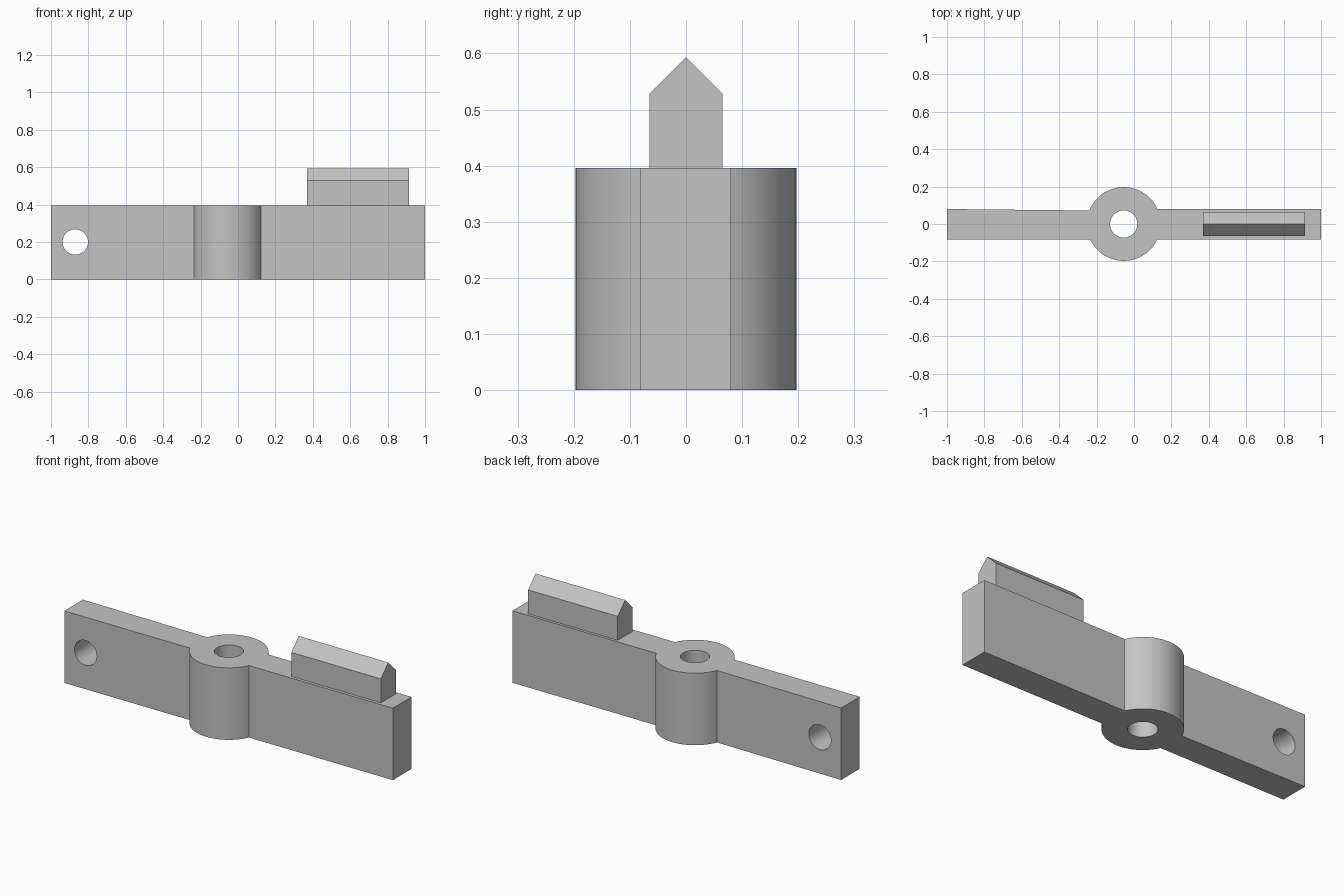
import bpy
import bmesh
import math
from mathutils import Matrix, Vector

cube = bpy.data.objects.get("Cube")
if cube:
    bpy.data.objects.remove(cube, do_unlink=True)

# Main dimensions
HEIGHT = 0.396
HUB_X, HUB_R, BORE_R = -0.055, 0.197, 0.073
FRONT_Y, BACK_Y = -0.082, 0.08
SEGMENTS = 64

grey = bpy.data.materials.new("plain grey")
grey.use_nodes = True
colour = (0.55, 0.55, 0.55, 1)
grey.diffuse_color = colour
grey.node_tree.nodes["Principled BSDF"].inputs["Base Color"].default_value = colour


def prism(name, outline, direction):
    """Extrude a closed outline of 3D points along a direction."""
    bm = bmesh.new()
    face = bm.faces.new([bm.verts.new(p) for p in outline])
    result = bmesh.ops.extrude_face_region(bm, geom=[face])
    moved = [v for v in result["geom"] if isinstance(v, bmesh.types.BMVert)]
    bmesh.ops.translate(bm, verts=moved, vec=Vector(direction))
    bmesh.ops.recalc_face_normals(bm, faces=bm.faces)
    return finish(name, bm)


def cylinder(name, centre, radius, depth, rotation):
    bm = bmesh.new()
    bmesh.ops.create_cone(bm, cap_ends=True, segments=SEGMENTS, radius1=radius,
                          radius2=radius, depth=depth,
                          matrix=Matrix.Translation(centre) @ rotation)
    return finish(name, bm)


def finish(name, bm):
    mesh = bpy.data.meshes.new(name)
    bm.to_mesh(mesh)
    bm.free()
    mesh.materials.append(grey)
    obj = bpy.data.objects.new(name, mesh)
    bpy.context.collection.objects.link(obj)
    return obj


def cut(target, cutter):
    """Subtract a cutter, bake the result and remove the cutter."""
    cutter.hide_render = True
    mod = target.modifiers.new("hole", "BOOLEAN")
    mod.operation, mod.solver, mod.object = "DIFFERENCE", "EXACT", cutter
    bpy.context.view_layer.objects.active = target
    bpy.ops.object.modifier_apply(modifier=mod.name)
    bpy.data.objects.remove(cutter, do_unlink=True)


def hub_arc(start_y, end_y, steps=40):
    """Hub outline from its left meeting point to its right one."""
    start = math.pi - math.asin(start_y / HUB_R)
    end = math.asin(end_y / HUB_R)
    if start_y < 0:
        end += math.tau
    return [(HUB_X + HUB_R * math.cos(a), HUB_R * math.sin(a), 0)
            for a in (start + (end - start) * i / steps for i in range(steps + 1))]


# Bar with a round hub, its left arm narrowing slightly at the back
outline = [(-1, FRONT_Y, 0)]
outline += hub_arc(FRONT_Y, FRONT_Y)
outline += [(1, FRONT_Y, 0), (1, BACK_Y, 0)]
outline += reversed(hub_arc(0.072, BACK_Y))
outline += [(-1, BACK_Y, 0)]
lever = prism("lever_bar", outline, (0, 0, HEIGHT))

# Upright bore through the hub and cross hole through the left arm
cut(lever, cylinder("hub_bore", (HUB_X, 0, HEIGHT / 2), BORE_R, 1, Matrix()))
cut(lever, cylinder("arm_hole", (-0.87, 0, 0.2), 0.068, 1,
                    Matrix.Rotation(math.pi / 2, 4, "X")))

# Ridge with a pitched top on the right arm
half, eave, peak = 0.065, 0.528, 0.593
section = [(-half, HEIGHT), (half, HEIGHT), (half, eave), (0, peak), (-half, eave)]
ridge = prism("pitched_ridge", [(0.37, y, z) for y, z in section], (0.545, 0, 0))

# Smooth the round walls and keep the corners sharp
bpy.ops.object.select_all(action="DESELECT")
for obj in (lever, ridge):
    obj.select_set(True)
bpy.context.view_layer.objects.active = lever
bpy.ops.object.shade_smooth_by_angle(angle=math.radians(30))
